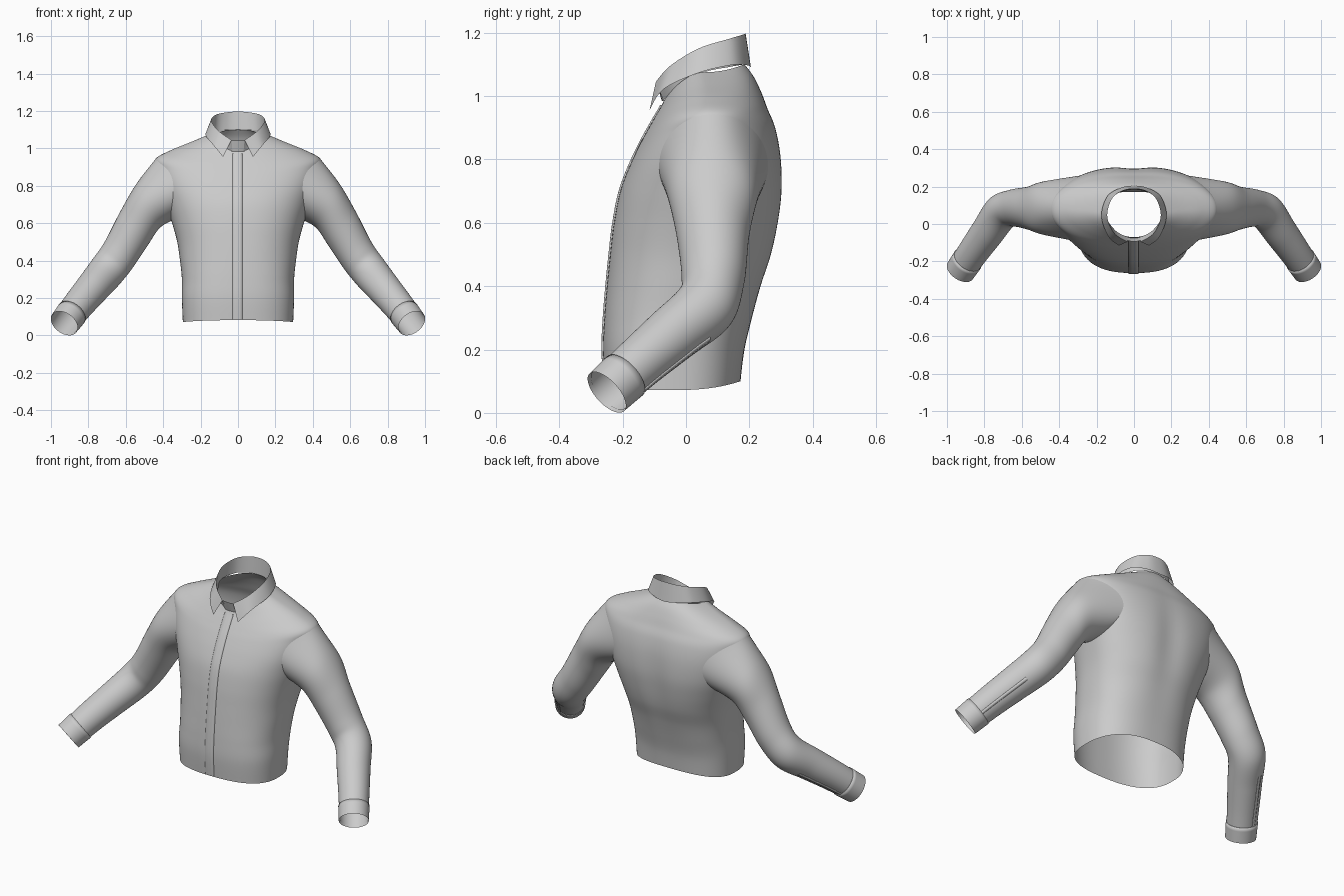
import bpy, math
from mathutils import Vector
from mathutils.bvhtree import BVHTree

if "Cube" in bpy.data.objects:
    bpy.data.objects.remove(bpy.data.objects["Cube"])


def spline(keys, n):
    """Catmull-Rom through key vectors of any length."""
    out, last = [], len(keys) - 1
    for i in range(last):
        p0, p1, p2, p3 = (keys[min(max(k, 0), last)] for k in (i - 1, i, i + 1, i + 2))
        for s in range(n + (i == last - 1)):
            t = s / n
            out.append([0.5 * (2 * b + (c - a) * t + (2 * a - 5 * b + 4 * c - d) * t * t
                               + (3 * b - a - 3 * c + d) * t ** 3)
                        for a, b, c, d in zip(p0, p1, p2, p3)])
    return out


def grid(rows, closed):
    m = len(rows[0])
    verts = [tuple(p) for r in rows for p in r]
    faces = [(i * m + j, i * m + (j + 1) % m, (i + 1) * m + (j + 1) % m, (i + 1) * m + j)
             for i in range(len(rows) - 1) for j in range(m if closed else m - 1)]
    return verts, faces


def build(name, verts, faces):
    me = bpy.data.meshes.new(name)
    me.from_pydata(verts, [], faces)
    me.validate()
    for p in me.polygons:
        p.use_smooth = True
    ob = bpy.data.objects.new(name, me)
    bpy.context.collection.objects.link(ob)
    return ob


def power(v, n):
    return math.copysign(abs(v) ** (2 / n), v)


# Torso: half width, front y, side y, back y, front z, side z, back z, squareness
RINGS = [
    (.295, -.255, -.04, .172, .082, .072, .10, 2.5),
    (.30, -.262, -.04, .185, .20, .20, .20, 2.5),
    (.30, -.258, -.02, .21, .30, .30, .30, 2.5),
    (.31, -.25, .0, .24, .40, .40, .40, 2.4),
    (.325, -.24, .03, .275, .50, .50, .50, 2.4),
    (.352, -.228, .06, .297, .60, .60, .60, 2.4),
    (.385, -.208, .08, .308, .70, .70, .70, 2.4),
    (.415, -.176, .085, .303, .785, .80, .81, 2.4),
    (.435, -.14, .085, .285, .86, .89, .90, 2.3),
    (.44, -.115, .08, .26, .905, .945, .96, 2.1),
    (.36, -.095, .075, .24, .94, .99, 1.01, 2),
    (.25, -.08, .07, .215, .965, 1.035, 1.06, 2),
    (.155, -.07, .06, .185, .985, 1.075, 1.10, 2),
]


def torso_ring(k, m=112):
    w, yf, yc, yb, zf, zs, zb, n = k
    pts = []
    for j in range(m):
        a = 2 * math.pi * j / m
        c, s = math.cos(a), math.sin(a)
        x = w * power(c, n)
        y = yc + (yb - yc if s > 0 else yc - yf) * power(s, n)
        z = zs + ((zb if s > 0 else zf) - zs) * s * s
        if s > 0:  # soft hollow down the spine
            y -= .014 * math.exp(-(x / .08) ** 2) * math.exp(-((z - .65) / .25) ** 2)
        pts.append((x, y, z))
    return pts


verts, faces = grid([torso_ring(k) for k in spline(RINGS, 7)], True)
tree = BVHTree.FromPolygons([Vector(v) for v in verts], faces)

# Armhole outline, dropped onto the torso side
AY, AZ, RY, RZ = .087, .779, .172, .165
M = 64
angles = [2 * math.pi * j / M for j in range(M)]


def armhole_point(a):
    y, z = AY + RY * math.cos(a), AZ + RZ * math.sin(a)
    hit = tree.ray_cast(Vector((2, y, z)), Vector((-1, 0, 0)))[0]
    return hit if hit else Vector((.42, y, z))


def in_armhole(i):
    x, y, z = verts[i]
    return abs(x) > .2 and ((y - AY) / RY) ** 2 + ((z - AZ) / RZ) ** 2 < .99


build("torso", verts, [f for f in faces if not all(in_armhole(i) for i in f)])

# Button placket down the front, laid on the torso
strip = []
for i in range(61):
    z = .088 + (.972 - .088) * i / 60
    row = []
    for x, off in ((-.03, 0), (-.029, .005), (-.01, .005), (.008, .005), (.023, .005), (.024, 0)):
        hit = tree.ray_cast(Vector((x, -2, z)), Vector((0, 1, 0)))[0]
        row.append((x, hit.y - off, z))
    strip.append(row)
build("front_placket", *grid(strip, False))

# Sleeve sections: centre, direction, depth radius, height radius
SECTIONS = [
    ((.483, .085, .69), (.88, 0, -.47), .142, .133),
    ((.56, .085, .565), (.76, 0, -.65), .115, .115),
    ((.642, .085, .425), (.68, -.12, -.72), .10, .102),
    ((.71, .06, .335), (.6, -.48, -.62), .098, .098),
    ((.785, -.045, .245), (.52, -.6, -.6), .09, .09),
    ((.86, -.15, .155), (.48, -.64, -.6), .082, .083),
    ((.929, -.25, .065), (.45, -.66, -.6), .077, .077),
]
rings = [[armhole_point(a) for a in angles]]
for c, t, ra, rb in SECTIONS:
    t = Vector(t).normalized()
    u = (Vector((0, 1, 0)) - t * t.y).normalized()
    v = t.cross(u)
    rings.append([Vector(c) + u * ra * math.cos(a) + v * rb * math.sin(a) for a in angles])
columns = [spline([r[j] for r in rings], 8) for j in range(M)]
sleeve = [[Vector(col[i]) for col in columns] for i in range(len(columns[0]))]


def swell(row, f):
    mid = sum(row, Vector()) / len(row)
    return [mid + (p - mid) * f for p in row]


cuff = [sleeve[-6]] + [swell(r, 1.045) for r in [sleeve[-6]] + sleeve[-5:]]
# Overlapped slit above the cuff, along the outer back of the forearm
slit = [[swell(sleeve[i], f)[j % M] for j, f in ((-2, 1), (-2, 1.04), (-1, 1.04), (0, 1.04), (0, 1))]
        for i in range(37, len(sleeve) - 5)]

for side, sx in (("right", 1), ("left", -1)):
    for name, rows, closed in (("sleeve", sleeve[:-1], True), ("cuff", cuff, True),
                               ("sleeve_slit", slit, False)):
        vs, fs = grid(rows, closed)
        if sx < 0:
            fs = [f[::-1] for f in fs]
        build(f"{side}_{name}", [(sx * p[0], p[1], p[2]) for p in vs], fs)


# Collar: each edge is given from the front to the centre back, then mirrored
def edge(half):
    other = [(-x, y, z) for x, y, z in reversed(half) if x > 0]
    return spline(half + other, 8)


def band(name, top, bottom):
    a, b = edge(top), edge(bottom)
    rows = [[[p + (q - p) * i / 6 for p, q in zip(s, e)] for s, e in zip(a, b)] for i in range(7)]
    build(name, *grid(rows, False))


fold = [(.035, -.095, 1.045), (.105, -.05, 1.095), (.143, .04, 1.15),
        (.118, .135, 1.18), (.06, .178, 1.193), (0, .188, 1.197)]
leaf = [(.08, -.115, .955), (.135, -.07, 1.022), (.174, .04, 1.073),
        (.145, .145, 1.098), (.075, .192, 1.097), (0, .205, 1.09)]
neck = [(.03, -.072, .986), (.1, -.034, 1.018), (.152, .05, 1.072),
        (.12, .14, 1.092), (.06, .175, 1.098), (0, .183, 1.10)]
band("collar_leaf", fold, leaf)
band("collar_stand", fold, neck)

# Short piece of the stand that closes at the throat
throat = [[(x, -.076 - .018 * h + 5 * x * x, .984 + .058 * h) for x in (-.036, -.018, 0, .018, .036)]
          for h in (0, .5, 1)]
build("throat_band", *grid(throat, False))
